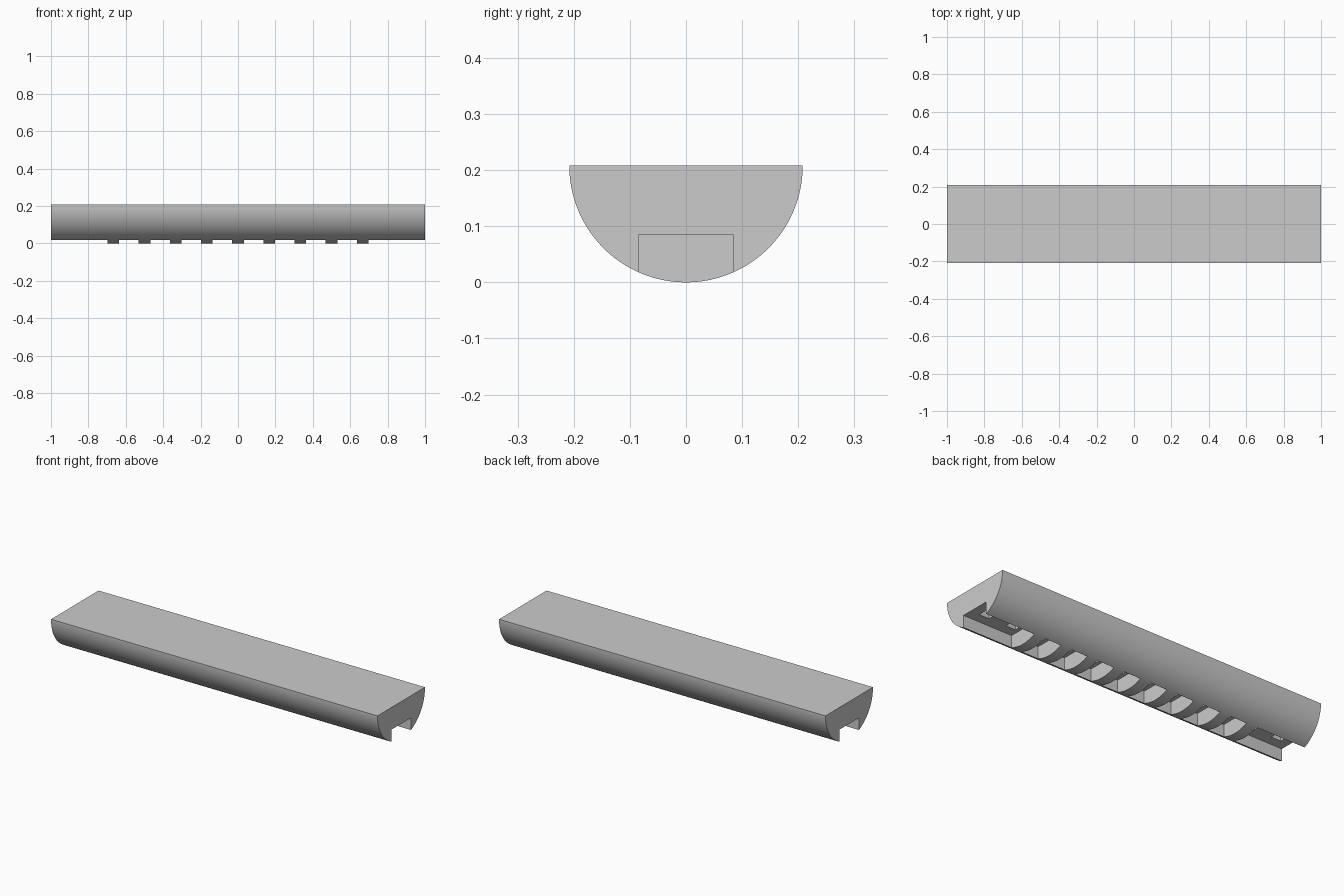
import bpy, bmesh, math

cube = bpy.data.objects.get("Cube")
if cube:
    bpy.data.objects.remove(cube, do_unlink=True)

RADIUS = 0.208       # half-round section
SLOT = 0.085         # half width and ceiling height of the channel
PITCH = 2 / 12       # spacing of ribs and pockets

grey = bpy.data.materials.new("grey")
grey.use_nodes = True
colour = (0.6, 0.6, 0.6, 1)
grey.diffuse_color = colour
grey.node_tree.nodes["Principled BSDF"].inputs["Base Color"].default_value = colour


def arc(start, end, steps):
    """Points (y, z) on the round underside between two angles."""
    angles = [start + (end - start) * i / steps for i in range(steps + 1)]
    return [(RADIUS * math.sin(a), RADIUS - RADIUS * math.cos(a)) for a in angles]


def add_prism(bm, profile, x0, x1):
    """Extrude a (y, z) profile along x."""
    face = bm.faces.new([bm.verts.new((x0, y, z)) for y, z in profile])
    ext = bmesh.ops.extrude_face_region(bm, geom=[face])
    verts = [v for v in ext["geom"] if isinstance(v, bmesh.types.BMVert)]
    bmesh.ops.translate(bm, verts=verts, vec=(x1 - x0, 0, 0))


def make_object(name, bm):
    bmesh.ops.recalc_face_normals(bm, faces=bm.faces)
    mesh = bpy.data.meshes.new(name)
    bm.to_mesh(mesh)
    bm.free()
    mesh.materials.append(grey)
    obj = bpy.data.objects.new(name, mesh)
    bpy.context.collection.objects.link(obj)
    return obj


def select_only(obj):
    bpy.ops.object.select_all(action='DESELECT')
    obj.select_set(True)
    bpy.context.view_layer.objects.active = obj


edge = math.asin(SLOT / RADIUS)

# Half-round bar with a channel along its underside
bm = bmesh.new()
profile = (arc(-math.pi / 2, -edge, 32) + [(-SLOT, SLOT), (SLOT, SLOT)]
           + arc(edge, math.pi / 2, 32))
add_prism(bm, profile, -1, 1)
bar = make_object("half_round_bar", bm)

# Square pockets in the channel ceiling
bm = bmesh.new()
half = 0.03
square = [(-half, SLOT - 0.02), (half, SLOT - 0.02),
          (half, SLOT + 0.04), (-half, SLOT + 0.04)]
for i in range(12):
    x = (i - 5.5) * PITCH
    add_prism(bm, square, x - half, x + half)
cutter = make_object("pocket_cutter", bm)
cutter.hide_render = True

cut = bar.modifiers.new("pockets", 'BOOLEAN')
cut.operation = 'DIFFERENCE'
cut.solver = 'EXACT'
cut.object = cutter
select_only(bar)
bpy.ops.object.modifier_apply(modifier=cut.name)
bpy.data.objects.remove(cutter, do_unlink=True)

# Cross ribs that fill the channel down to the round outline
bm = bmesh.new()
rib_profile = arc(-edge, edge, 24) + [(SLOT, SLOT), (-SLOT, SLOT)]
for i in range(-4, 5):
    add_prism(bm, rib_profile, i * PITCH - 0.031, i * PITCH + 0.031)
ribs = make_object("cross_ribs", bm)

# Smooth the round surfaces, keep corners sharp
for obj in (bar, ribs):
    select_only(obj)
    bpy.ops.object.shade_smooth_by_angle(angle=math.radians(30))
